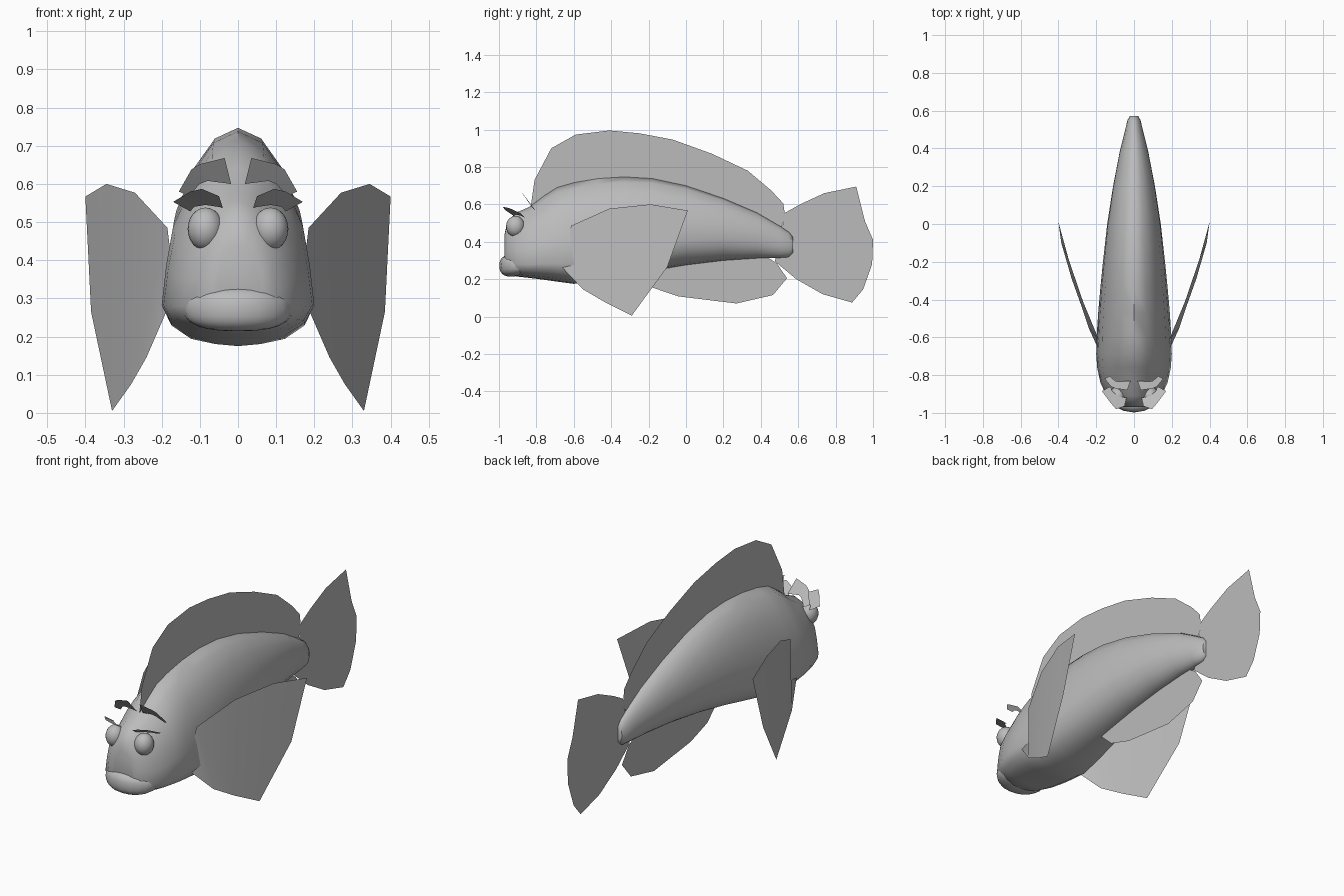
import bpy, bmesh, math

if "Cube" in bpy.data.objects:
    bpy.data.objects.remove(bpy.data.objects["Cube"])

grey = bpy.data.materials.new("plain grey")
grey.diffuse_color = (0.5, 0.5, 0.5, 1)
grey.use_nodes = True
grey.node_tree.nodes["Principled BSDF"].inputs["Base Color"].default_value = grey.diffuse_color


def make(name, verts, faces, smooth=None):
    me = bpy.data.meshes.new(name)
    me.from_pydata(verts, [], faces)
    me.materials.append(grey)
    ob = bpy.data.objects.new(name, me)
    bpy.context.collection.objects.link(ob)
    if smooth:
        bm = bmesh.new()
        bm.from_mesh(me)
        bmesh.ops.recalc_face_normals(bm, faces=bm.faces)
        bm.to_mesh(me)
        bm.free()
        bpy.ops.object.select_all(action='DESELECT')
        ob.select_set(True)
        bpy.context.view_layer.objects.active = ob
        bpy.ops.object.shade_smooth_by_angle(angle=math.radians(smooth))
    return ob


def strip(name, a, b):
    """Sheet of quads between two edges of equal length."""
    n = len(a)
    return make(name, a + b, [(i, i + 1, n + i + 1, n + i) for i in range(n - 1)], 40)


def sphere(name, centre, radii, power=1.0, bend=0.0):
    """Ellipsoid, optionally squared off and bent backwards at the sides."""
    bm = bmesh.new()
    bmesh.ops.create_uvsphere(bm, u_segments=20, v_segments=12, radius=1)
    for v in bm.verts:
        x, y, z = [math.copysign(abs(c) ** power, c) * r for c, r in zip(v.co, radii)]
        v.co = (centre[0] + x, centre[1] + y + bend * x * x, centre[2] + z)
    bm.verts.index_update()
    verts = [v.co[:] for v in bm.verts]
    faces = [[v.index for v in f.verts] for f in bm.faces]
    bm.free()
    return make(name, verts, faces, 60)


# Body: stations of (y, bottom, top, half width), from face to tail root
stations = [(-.97, .30, .44, .065), (-.955, .25, .51, .10), (-.91, .215, .555, .145),
            (-.84, .207, .585, .178), (-.76, .197, .645, .195), (-.69, .187, .69, .20),
            (-.60, .175, .716, .198), (-.47, .193, .738, .19), (-.33, .217, .747, .178),
            (-.18, .245, .738, .163), (0, .276, .70, .143), (.2, .30, .632, .112),
            (.38, .312, .555, .077), (.50, .314, .485, .047), (.55, .318, .452, .035),
            (.572, .34, .425, .022)]
front = [(0, 0), (.30, .01), (.62, .035), (.88, .10), (1, .19), (.94, .40), (.85, .60),
         (.64, .78), (.34, .94), (0, 1)]
half = len(front)
verts, faces = [], []
for y, lo, hi, w in stations:
    t = min(1, max(0, (y + .6) / .9)) * .8      # section turns oval towards the tail
    ring = []
    for i, (fx, fz) in enumerate(front):
        a = math.pi * i / (half - 1)
        ring.append((w * (fx * (1 - t) + math.sin(a) * t), y,
                     lo + (hi - lo) * (fz * (1 - t) + (.5 - .5 * math.cos(a)) * t)))
    ring += [(-x, yy, z) for x, yy, z in ring[-2:0:-1]]
    verts += ring
n = 2 * half - 2
for s in range(len(stations) - 1):
    for i in range(n):
        j = (i + 1) % n
        faces.append((s * n + i, s * n + j, (s + 1) * n + j, (s + 1) * n + i))
faces += [tuple(range(n)), tuple(range(len(verts) - n, len(verts)))]
make("body", verts, faces, 50)

# Thick lips
sphere("lips", (0, -.935, .272), (.142, .063, .058), .8, 2.2)


# Flat fins on the centre plane, as (y, z) outlines
def flat_fin(name, pts):
    return make(name, [(0, y, z) for y, z in pts], [tuple(range(len(pts)))])


flat_fin("dorsal_fin", [(-.83, .59), (-.81, .73), (-.72, .9), (-.59, .973), (-.41, .995),
                        (-.25, .98), (-.07, .946), (.14, .87), (.33, .78), (.455, .675),
                        (.52, .605), (.53, .54), (.50, .44), (.2, .58), (0, .65),
                        (-.3, .69), (-.6, .66)])
flat_fin("tail_fin", [(.53, .555), (.61, .60), (.74, .66), (.91, .695), (.957, .51), (1, .41),
                      (.995, .28), (.947, .145), (.888, .075), (.73, .12), (.59, .2),
                      (.475, .295), (.50, .40)])
flat_fin("anal_fin", [(-.28, .25), (-.18, .155), (-.04, .108), (.27, .07), (.465, .115),
                      (.54, .205), (.485, .285), (.4, .34), (0, .31)])

# Paired parts
for side, s in (("right", 1), ("left", -1)):
    def flip(pts):
        return [(s * x, y, z) for x, y, z in pts]

    strip(side + "_pectoral_fin",
          flip([(.17, -.63, .36), (.185, -.615, .485), (.27, -.41, .577),
                (.345, -.19, .60), (.40, .01, .567)]),
          flip([(.19, -.66, .26), (.24, -.55, .145), (.28, -.43, .075),
                (.33, -.29, .005), (.385, -.10, .265)]))
    sphere(side + "_eye", (s * .085, -.912, .482), (.047, .05, .056))
    strip(side + "_lower_brow",
          flip([(.05, -.965, .568), (.095, -.98, .587), (.125, -.945, .58), (.17, -.885, .553)]),
          flip([(.04, -.92, .538), (.085, -.91, .545), (.115, -.885, .54), (.125, -.86, .528)]))
    strip(side + "_upper_brow",
          flip([(.035, -.88, .668), (.10, -.87, .652), (.122, -.86, .638), (.155, -.82, .58)]),
          flip([(.018, -.83, .60), (.08, -.835, .608), (.10, -.83, .60), (.13, -.805, .568)]))
